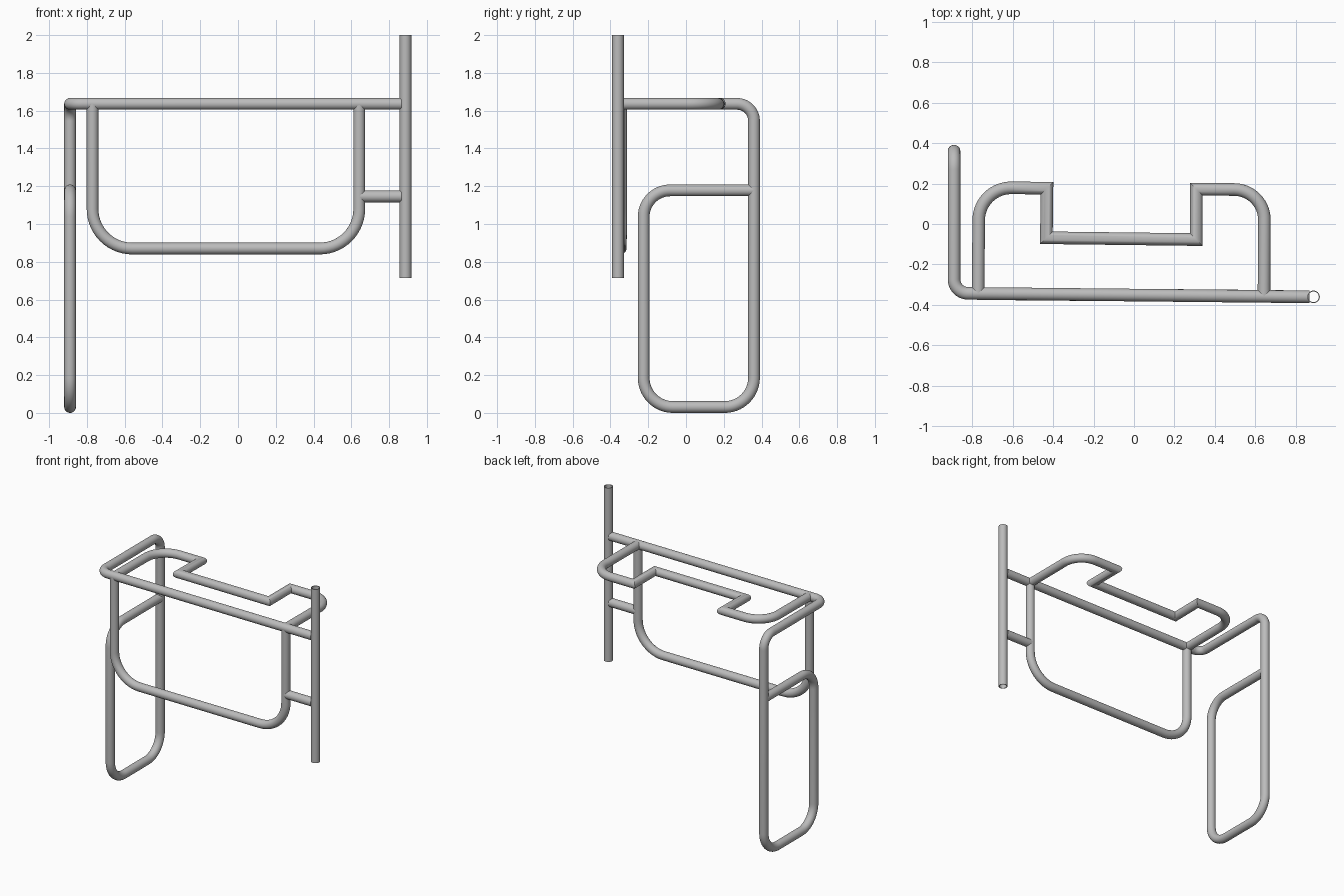
import bpy, bmesh, math
from mathutils import Vector

if "Cube" in bpy.data.objects:
    bpy.data.objects.remove(bpy.data.objects["Cube"], do_unlink=True)

R, SIDES, BEND = 0.031, 32, 14

steel = bpy.data.materials.new("grey steel")
steel.use_nodes = True
grey = (0.5, 0.5, 0.5, 1)
steel.diffuse_color = grey
steel.node_tree.nodes["Principled BSDF"].inputs["Base Color"].default_value = grey


def rounded(points):
    """Path from (x, y, z, bend radius) corners; radius 0 stays a mitre."""
    pts = [Vector(p[:3]) for p in points]
    path = [pts[0]]
    for i in range(1, len(pts) - 1):
        r, c = points[i][3], pts[i]
        if r == 0:
            path.append(c)
            continue
        a, b = (pts[i - 1] - c).normalized(), (pts[i + 1] - c).normalized()
        half = a.angle(b) / 2
        mid = c + (a + b).normalized() * r / math.sin(half)
        start = c + a * r / math.tan(half) - mid
        end = c + b * r / math.tan(half) - mid
        turn = start.angle(end)
        for k in range(BEND + 1):
            t = k / BEND
            path.append(mid + (start * math.sin((1 - t) * turn)
                               + end * math.sin(t * turn)) / math.sin(turn))
    return path + [pts[-1]]


def finish(name, bm):
    bmesh.ops.recalc_face_normals(bm, faces=bm.faces)
    mesh = bpy.data.meshes.new(name)
    bm.to_mesh(mesh)
    bm.free()
    mesh.materials.append(steel)
    obj = bpy.data.objects.new(name, mesh)
    bpy.context.collection.objects.link(obj)
    bpy.ops.object.select_all(action='DESELECT')
    obj.select_set(True)
    bpy.context.view_layer.objects.active = obj
    bpy.ops.object.shade_smooth_by_angle(angle=math.radians(35))


def tube(name, points):
    """Sweep a circle along the path, sliding each ring onto the mitre plane."""
    path = rounded(points)
    bm = bmesh.new()
    d = (path[1] - path[0]).normalized()
    u = d.orthogonal().normalized()
    v = d.cross(u)
    angles = [2 * math.pi * i / SIDES for i in range(SIDES)]
    ring = [path[0] + R * (u * math.cos(a) + v * math.sin(a)) for a in angles]
    prev = [bm.verts.new(p) for p in ring]
    bm.faces.new(prev)
    for i in range(1, len(path)):
        d = (path[i] - path[i - 1]).normalized()
        n = d
        if i < len(path) - 1:
            n = (d + (path[i + 1] - path[i]).normalized()).normalized()
        ring = [p + d * ((path[i] - p).dot(n) / d.dot(n)) for p in ring]
        cur = [bm.verts.new(p) for p in ring]
        for k in range(SIDES):
            j = (k + 1) % SIDES
            bm.faces.new((prev[k], prev[j], cur[j], cur[k]))
        prev = cur
    bm.faces.new(prev)
    finish(name, bm)


def hollow_post(name, x, y, low, high, wall):
    """Open pipe: four circles joined into outside, inside and end rims."""
    bm = bmesh.new()
    rings = []
    for r, z in ((R, low), (R, high), (R - wall, high), (R - wall, low)):
        rings.append([bm.verts.new((x + r * math.cos(2 * math.pi * i / SIDES),
                                    y + r * math.sin(2 * math.pi * i / SIDES), z))
                      for i in range(SIDES)])
    for q in range(4):
        a, b = rings[q], rings[(q + 1) % 4]
        for k in range(SIDES):
            j = (k + 1) % SIDES
            bm.faces.new((a[k], a[j], b[j], b[k]))
    finish(name, bm)


TOP, POST_X, LEG_X = 1.636, 0.887, -0.889
LEFT, RIGHT = -0.77, 0.642          # upright positions of the hanging frame
FRONT_A, FRONT_B = -0.344, -0.357   # the front runs very slightly askew

# Upright pipe
hollow_post("hinge_post", POST_X, -0.36, 0.714, 2.0, 0.005)

# Top rail running back and down into the leg loop
tube("rail_and_leg", [
    (POST_X - 0.02, -0.36, TOP, 0),
    (LEG_X, -0.342, TOP, 0.07),
    (LEG_X, 0.36, TOP, 0.09),
    (LEG_X, 0.36, 0.031, 0.155),
    (LEG_X, -0.224, 0.031, 0.155),
    (LEG_X, -0.224, 1.178, 0.14),
    (LEG_X, 0.36, 1.178, 0)])

# Hanging front frame
tube("front_frame", [
    (LEFT, FRONT_A, TOP, 0),
    (LEFT, FRONT_A, 0.87, 0.21),
    (RIGHT, FRONT_B, 0.87, 0.21),
    (RIGHT, FRONT_B, TOP, 0)])

# Horizontal top loop with a square notch
tube("top_loop", [
    (LEFT, FRONT_A, TOP, 0),
    (LEFT + 0.004, 0.18, TOP, 0.16),
    (-0.43, 0.177, TOP, 0),
    (-0.433, -0.068, TOP, 0),
    (0.308, -0.077, TOP, 0),
    (0.308, 0.172, TOP, 0),
    (RIGHT + 0.003, 0.169, TOP, 0.15),
    (RIGHT, FRONT_B, TOP, 0)])

# Short lower brace to the post
tube("lower_brace", [(RIGHT, FRONT_B, 1.146, 0), (POST_X - 0.02, -0.36, 1.146, 0)])
